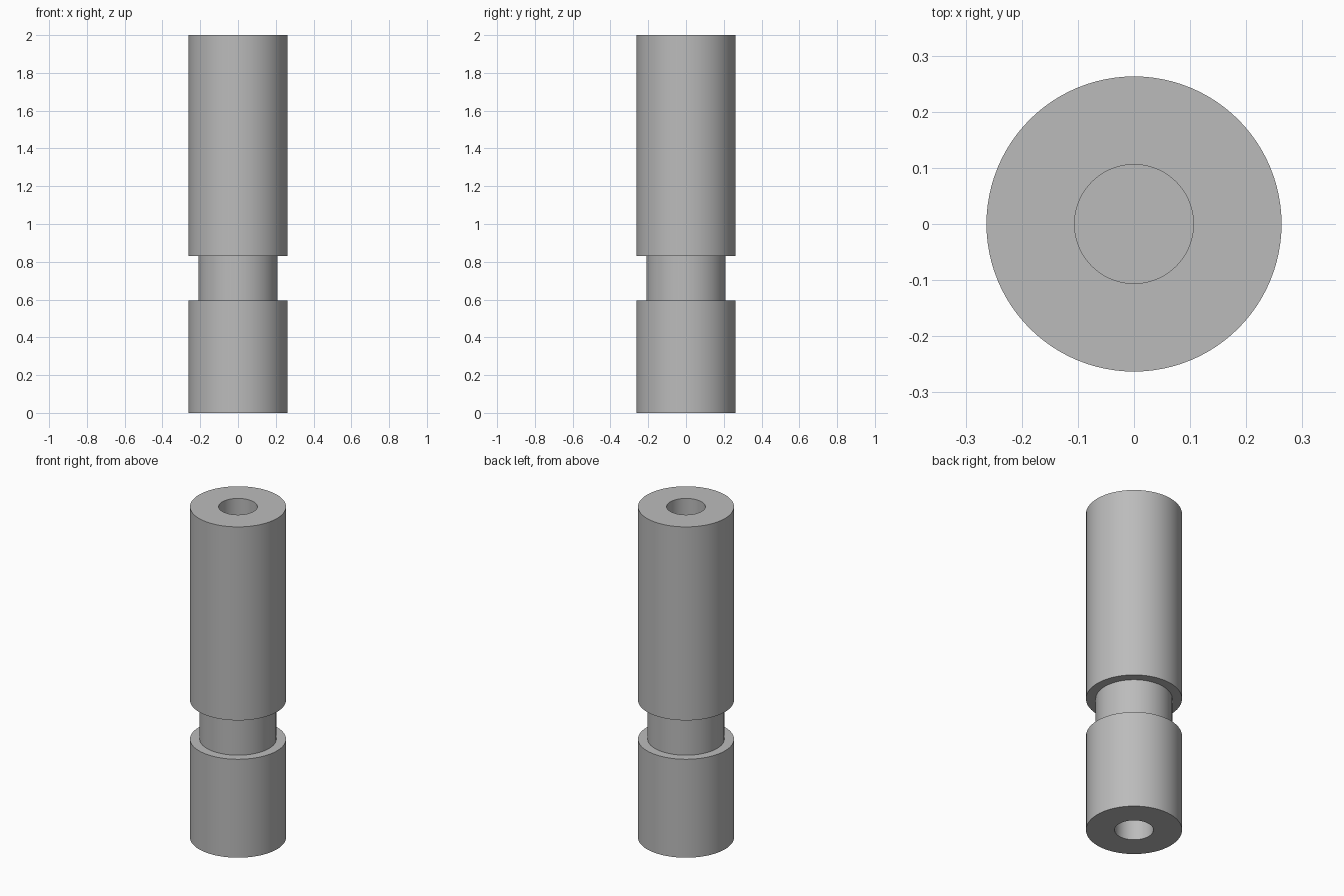
import bpy
import bmesh
from math import radians, tau

cube = bpy.data.objects.get("Cube")
if cube:
    bpy.data.objects.remove(cube, do_unlink=True)

# Single plain grey
grey = bpy.data.materials.new("machined grey")
grey.use_nodes = True
colour = (0.5, 0.5, 0.5, 1)
grey.diffuse_color = colour
grey.node_tree.nodes["Principled BSDF"].inputs["Base Color"].default_value = colour

HEIGHT = 2.0
OUTER, NECK, BORE = 0.263, 0.21, 0.106
GROOVE_LOW, GROOVE_HIGH = 0.595, 0.83


def lathe(name, profile, segments=96):
    """Revolve a radius/height profile about the z axis."""
    bm = bmesh.new()
    verts = [bm.verts.new((r, 0, z)) for r, z in profile]
    edges = [bm.edges.new(pair) for pair in zip(verts, verts[1:])]
    bmesh.ops.spin(bm, geom=verts + edges, cent=(0, 0, 0), axis=(0, 0, 1),
                   angle=tau, steps=segments, use_duplicate=False)
    bmesh.ops.remove_doubles(bm, verts=bm.verts, dist=0.0001)
    bmesh.ops.recalc_face_normals(bm, faces=bm.faces)
    mesh = bpy.data.meshes.new(name)
    bm.to_mesh(mesh)
    bm.free()
    mesh.materials.append(grey)
    obj = bpy.data.objects.new(name, mesh)
    bpy.context.collection.objects.link(obj)
    bpy.ops.object.select_all(action="DESELECT")
    obj.select_set(True)
    bpy.context.view_layer.objects.active = obj
    bpy.ops.object.shade_smooth_by_angle(angle=radians(30))
    return obj


# Grooved shaft with a blind bore in each end
lathe("grooved_shaft", [
    (0, GROOVE_LOW), (BORE, GROOVE_LOW), (BORE, 0),
    (OUTER, 0), (OUTER, GROOVE_LOW),
    (NECK, GROOVE_LOW), (NECK, GROOVE_HIGH),
    (OUTER, GROOVE_HIGH), (OUTER, HEIGHT),
    (BORE, HEIGHT), (BORE, GROOVE_HIGH), (0, GROOVE_HIGH),
])
